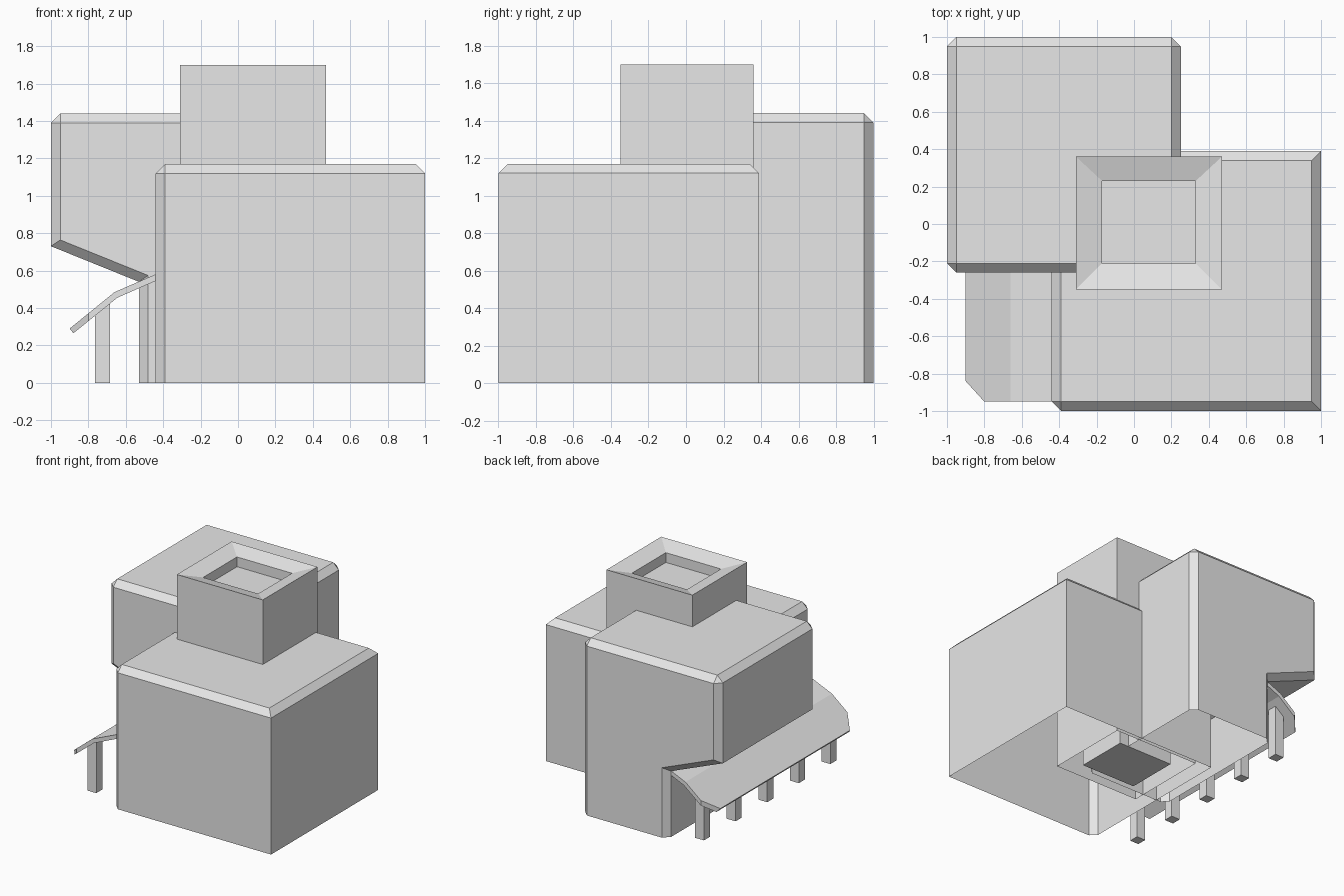
import bpy, bmesh

if "Cube" in bpy.data.objects:
    bpy.data.objects.remove(bpy.data.objects["Cube"])

GREY = (0.8, 0.8, 0.8, 1.0)
grey = bpy.data.materials.new("plain grey")
grey.use_nodes = True
grey.diffuse_color = GREY
grey.node_tree.nodes["Principled BSDF"].inputs["Base Color"].default_value = GREY


def finish(bm, name):
    mesh = bpy.data.meshes.new(name)
    bm.to_mesh(mesh)
    bm.free()
    mesh.materials.append(grey)
    obj = bpy.data.objects.new(name, mesh)
    bpy.context.collection.objects.link(obj)
    return obj


def prism(profile, y0, y1):
    """Extrude an x-z profile along y."""
    bm = bmesh.new()
    face = bm.faces.new([bm.verts.new((x, y0, z)) for x, z in profile])
    new = bmesh.ops.extrude_face_region(bm, geom=[face])["geom"]
    moved = [v for v in new if isinstance(v, bmesh.types.BMVert)]
    bmesh.ops.translate(bm, vec=(0, y1 - y0, 0), verts=moved)
    bmesh.ops.recalc_face_normals(bm, faces=bm.faces)
    return bm


def open_bottom(bm):
    low = [f for f in bm.faces if all(v.co.z < 0.001 for v in f.verts)]
    bmesh.ops.delete(bm, geom=low, context="FACES")


def chamfered_block(name, profile, y0, y1, keep):
    """Prism with chamfers on the edges picked by a rule, open underneath."""
    bm = prism(profile, y0, y1)
    edges = []
    for e in bm.edges:
        a, b = e.verts[0].co, e.verts[1].co
        if max(a.z, b.z) > 0.001 and keep((a + b) / 2, b - a):
            edges.append(e)
    bmesh.ops.bevel(bm, geom=edges, offset=0.05, offset_type="OFFSET",
                    segments=1, profile=0.5, affect="EDGES")
    open_bottom(bm)
    return finish(bm, name)


# Front block: chamfered top and one chamfered upright corner
chamfered_block(
    "front_block",
    [(-0.44, 0), (1, 0), (1, 1.17), (-0.44, 1.17)], -1, 0.39,
    lambda mid, d: abs(d.z) < 0.01 or (mid.x < 0 and mid.y < 0))

# Rear block: overhangs the porch with a sloped underside
chamfered_block(
    "rear_block",
    [(-0.53, 0), (0.25, 0), (0.25, 1.44), (-1, 1.44), (-1, 0.73), (-0.53, 0.54)],
    -0.26, 1,
    lambda mid, d: abs(d.y) < 0.01 or mid.z > 1)


# Chimney: outer walls, inward sloping rim and shallow pit
def ring(bm, x0, x1, y0, y1, z):
    return [bm.verts.new(p) for p in
            ((x0, y0, z), (x1, y0, z), (x1, y1, z), (x0, y1, z))]


OUTER = (-0.31, 0.47, -0.35, 0.36)
INNER = (-0.17, 0.33, -0.21, 0.23)
bm = bmesh.new()
rings = [ring(bm, *OUTER, 0), ring(bm, *OUTER, 1.70),
         ring(bm, *INNER, 1.66), ring(bm, *INNER, 1.58)]
for low, high in zip(rings, rings[1:]):
    for i in range(4):
        j = (i + 1) % 4
        bm.faces.new((low[i], low[j], high[j], high[i]))
bm.faces.new(rings[-1])
finish(bm, "chimney")

# Inner flue below the pit
x0, x1, y0, y1 = INNER
finish(prism([(x0, 0), (x1, 0), (x1, 1.57), (x0, 1.57)], y0, y1), "chimney_flue")

# Porch roof: bent slab with both outer corners cut off
bm = prism([(-0.44, 0.58), (-0.66, 0.485), (-0.90, 0.29),
            (-0.88, 0.265), (-0.645, 0.455), (-0.44, 0.545)], -0.95, 0.95)
for side in (-1, 1):
    cut = bmesh.ops.bisect_plane(
        bm, geom=bm.verts[:] + bm.edges[:] + bm.faces[:],
        plane_co=(-0.90, side * 0.84, 0), plane_no=(-0.11, side * 0.10, 0),
        clear_outer=True)["geom_cut"]
    bmesh.ops.holes_fill(bm, edges=[e for e in cut if isinstance(e, bmesh.types.BMEdge)])
bmesh.ops.recalc_face_normals(bm, faces=bm.faces)
finish(bm, "porch_roof")

# Porch posts
for i in range(5):
    y = -0.82 + i * 0.41
    bm = prism([(-0.765, 0), (-0.685, 0), (-0.685, 0.43), (-0.765, 0.37)],
               y - 0.04, y + 0.04)
    finish(bm, f"porch_post_{i + 1}")
